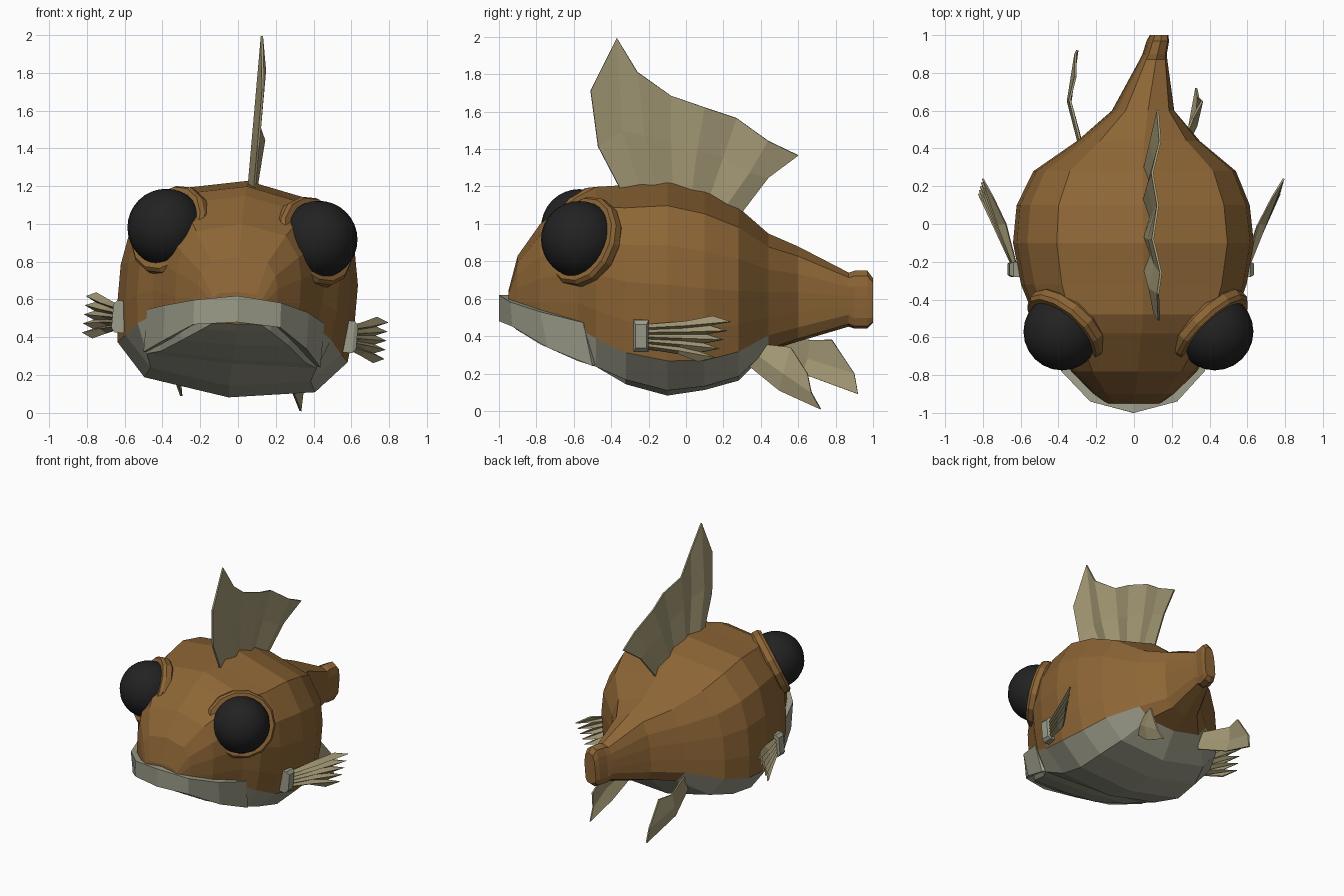
import bpy, bmesh
from math import sin, cos, pi, radians
from mathutils import Vector

old = bpy.data.objects.get("Cube")
if old:
    bpy.data.objects.remove(old, do_unlink=True)


def material(name, colour):
    m = bpy.data.materials.new(name)
    m.use_nodes = True
    m.diffuse_color = (*colour, 1)
    bsdf = next(n for n in m.node_tree.nodes if n.type == 'BSDF_PRINCIPLED')
    bsdf.inputs["Base Color"].default_value = (*colour, 1)
    bsdf.inputs["Roughness"].default_value = 0.8
    return m


BROWN = material("brown scales", (0.265, 0.13, 0.036))
GREY = material("grey belly", (0.34, 0.34, 0.26))
KHAKI = material("khaki fin", (0.37, 0.32, 0.18))
BLACK = material("black eye", (0.016, 0.016, 0.016))


def pose(v):
    """Roll the fish a little to its left and sweep the tail sideways."""
    x, y, z = v
    a = radians(1.5 + 3.5 * min(1, max(0, (y + 1) / 0.5)))
    h = z - 0.65
    bend = 0.14 * max(0, (y - 0.15) / 0.85) ** 1.5
    return Vector((x * cos(a) + h * sin(a) + bend, y, 0.65 + h * cos(a) - x * sin(a)))


def loft(name, rows, mats, closed=True, posed=True, thickness=0):
    """Skin a list of equally long point rows; closed rows get end caps."""
    bm = bmesh.new()
    grid = [[bm.verts.new(pose(p) if posed else p) for p in row] for row in rows]
    n = len(rows[0])
    for a, b in zip(grid, grid[1:]):
        for i in range(n if closed else n - 1):
            j = (i + 1) % n
            bm.faces.new((a[i], a[j], b[j], b[i]))
    if closed:
        bm.faces.new(grid[0])
        bm.faces.new(grid[-1])
    bmesh.ops.recalc_face_normals(bm, faces=bm.faces)
    mesh = bpy.data.meshes.new(name)
    bm.to_mesh(mesh)
    bm.free()
    ob = bpy.data.objects.new(name, mesh)
    bpy.context.collection.objects.link(ob)
    for m in mats:
        mesh.materials.append(m)
    if thickness:
        s = ob.modifiers.new("thickness", 'SOLIDIFY')
        s.thickness = thickness
        s.offset = 0
    return ob


# Body: cross-sections along y given as half width, top, belly line, bottom
stations = [
    (-0.95, 0.14, 0.64, 0.54, 0.47), (-0.9, 0.21, 0.83, 0.53, 0.43),
    (-0.78, 0.33, 1.0, 0.5, 0.36), (-0.58, 0.45, 1.15, 0.48, 0.28),
    (-0.48, 0.53, 1.2, 0.43, 0.26), (-0.32, 0.59, 1.21, 0.36, 0.14),
    (-0.1, 0.63, 1.23, 0.32, 0.08), (0.1, 0.61, 1.18, 0.32, 0.11),
    (0.28, 0.53, 1.09, 0.36, 0.16), (0.44, 0.32, 0.95, 0.43, 0.32),
    (0.6, 0.16, 0.88, 0.46, 0.37), (0.87, 0.07, 0.74, 0.52, 0.45),
    (0.9, 0.06, 0.75, 0.5, 0.44), (0.97, 0.055, 0.75, 0.5, 0.44),
    (1.0, 0.045, 0.71, 0.5, 0.47)]
upper = [(0, 1), (0.72, 0.9), (0.94, 0.68), (1, 0.45), (1, 0.2), (0.97, 0)]


def section(y, w, top, line, bottom):
    corner = (0.85, 0.92) if y < -0.4 else (0.72, 0.72)  # flat chin, rounder belly
    half = [(w * u, y, line + (top - line) * t) for u, t in upper]
    half += [(w * u, y, line + (bottom - line) * t) for u, t in (corner, (0, 1))]
    return half + [(-x, y, z) for x, y, z in half[-2:0:-1]]


rings = [section(*s) for s in stations]
body = loft("body", rings, [BROWN, GREY])
ring = len(rings[0])
side = len(upper) - 1
for k, station in enumerate(stations[:-1]):
    for i in range(side, ring - side):
        if station[0] < 0.4:
            body.data.polygons[k * ring + i].material_index = 1

# Lip: thick band wrapped round the snout (x, y, top, y of lower edge, bottom)
lip_half = [(0, -1, 0.62, -1, 0.48), (0.23, -0.94, 0.59, -0.93, 0.46),
            (0.38, -0.78, 0.55, -0.74, 0.36), (0.47, -0.55, 0.51, -0.5, 0.28)]
lip_path = [(-x, *rest) for x, *rest in lip_half[:0:-1]] + lip_half
lip_rows = []
for x, y, top, yb, bottom in lip_path:
    inner = 0.86
    lip_rows.append([(x, y, top), (x, yb, bottom),
                     (x * inner, yb + 0.05, bottom + 0.015),
                     (x * inner, y + 0.06, top)])
loft("lip", lip_rows, [GREY])

# Dorsal fin: pleated sheet, each column runs base, middle, tip as (y, z)
dorsal = [
    [(-0.34, 1.17), (-0.47, 1.42), (-0.51, 1.72)],
    [(-0.24, 1.18), (-0.34, 1.5), (-0.37, 2.0)],
    [(-0.16, 1.19), (-0.22, 1.48), (-0.26, 1.82)],
    [(-0.07, 1.19), (-0.08, 1.45), (-0.08, 1.69)],
    [(0.03, 1.17), (0.06, 1.4), (0.1, 1.63)],
    [(0.12, 1.13), (0.2, 1.36), (0.27, 1.57)],
    [(0.2, 1.08), (0.34, 1.28), (0.44, 1.45)],
    [(0.28, 1.04), (0.44, 1.25), (0.6, 1.37)]]
loft("dorsal_fin",
     [[(0.025 + 0.016 * (-1) ** i, y, z) for y, z in col] for i, col in enumerate(dorsal)],
     [KHAKI], closed=False, thickness=0.012)

# Pelvic fins: small folded sheets trailing under the tail
pelvic = {
    "left": [[(0.24, 0.34, 0.24), (0.29, 0.5, 0.11), (0.33, 0.72, 0.01)],
             [(0.26, 0.38, 0.3), (0.33, 0.52, 0.2), (0.34, 0.67, 0.1)],
             [(0.24, 0.38, 0.36), (0.31, 0.56, 0.34), (0.36, 0.65, 0.2)]],
    "right": [[(-0.28, 0.38, 0.3), (-0.34, 0.62, 0.2), (-0.3, 0.92, 0.09)],
              [(-0.27, 0.4, 0.36), (-0.35, 0.65, 0.28), (-0.31, 0.9, 0.2)],
              [(-0.28, 0.42, 0.42), (-0.34, 0.66, 0.38), (-0.31, 0.78, 0.38)]]}
for word, rows in pelvic.items():
    loft(word + "_pelvic_fin", rows, [KHAKI], closed=False, posed=False, thickness=0.012)

# Paired parts: eyes with their sockets, and the pectoral fins
cup = [(0.19, -0.17), (0.235, -0.08), (0.25, -0.06), (0.25, -0.02), (0.235, 0), (0.19, 0)]
for s, word in ((1, "left"), (-1, "right")):
    centre = Vector((s * 0.405, -0.57, 0.95))
    out = Vector((s * 0.64, -0.68, 0.36)).normalized()
    across = out.cross(Vector((0, 0, 1))).normalized()
    up = across.cross(out)
    rows = [[centre + out * d + (across * cos(i * pi / 7) + up * sin(i * pi / 7)) * r
             for i in range(14)] for r, d in cup]
    loft(word + "_eye_socket", rows, [BROWN])

    bpy.ops.mesh.primitive_uv_sphere_add(segments=24, ring_count=16, radius=0.205,
                                         location=pose(centre))
    eye = bpy.context.object
    eye.name = word + "_eye"
    eye.data.materials.append(BLACK)
    bpy.ops.object.shade_smooth()

    # Fin root block
    block = [[(s * x, -0.24 + dy * k, 0.455 + dz * k)
              for dy, dz in ((-0.04, -0.085), (0.04, -0.085), (0.04, 0.085), (-0.04, 0.085))]
             for x, k in ((0.54, 1), (0.63, 1), (0.65, 0.75))]
    loft(word + "_pectoral_root", block, [GREY])

    # Fan of pointed rays
    fan = []
    for i in range(11):
        f = i / 5 - 1
        ridge = i % 2
        reach = 1 if ridge else 0.78
        fold = 0.02 if ridge else -0.02
        fan.append([(s * (0.615 + fold / 3), -0.23, 0.45 + 0.06 * f),
                    (s * (0.69 + fold), -0.02 + 0.02 * f, 0.45 + 0.085 * f),
                    (s * (0.62 + 0.17 * reach + fold / 2),
                     -0.23 + (0.43 + 0.05 * f) * reach, 0.45 + 0.12 * f)])
    loft(word + "_pectoral_fin", fan, [KHAKI], closed=False, thickness=0.01)
